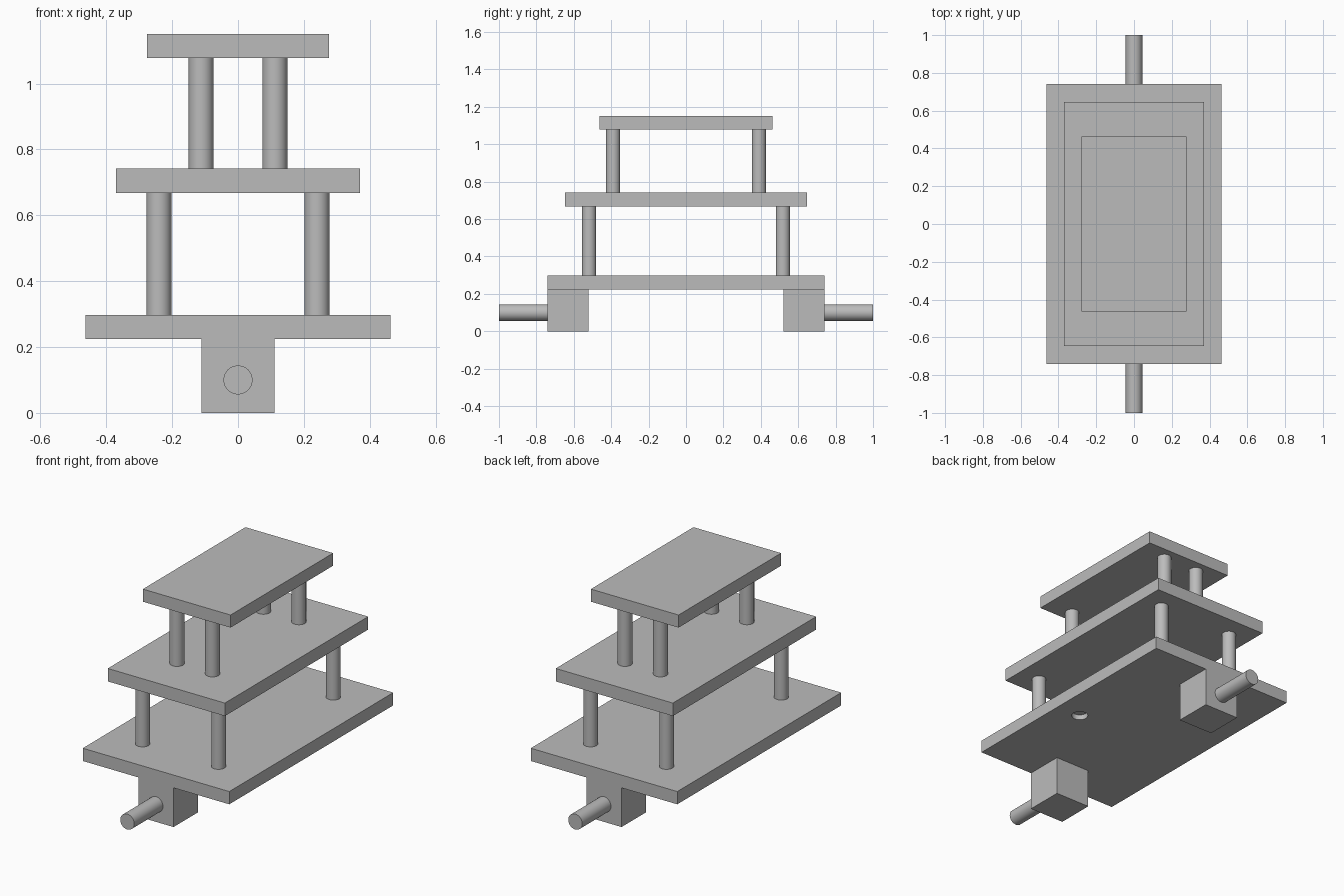
import bpy
import math

old = bpy.data.objects.get("Cube")
if old:
    bpy.data.objects.remove(old, do_unlink=True)

grey = bpy.data.materials.new("plain grey")
grey.use_nodes = True
colour = (0.5, 0.5, 0.5, 1)
grey.diffuse_color = colour
grey.node_tree.nodes["Principled BSDF"].inputs["Base Color"].default_value = colour


def box(name, half_x, y0, y1, z0, z1):
    bpy.ops.mesh.primitive_cube_add(size=1, location=(0, (y0 + y1) / 2, (z0 + z1) / 2))
    ob = bpy.context.object
    ob.name = name
    ob.scale = (2 * half_x, y1 - y0, z1 - z0)
    bpy.ops.object.transform_apply(location=False, rotation=False, scale=True)
    ob.data.materials.append(grey)
    return ob


def rod(name, radius, length, centre, tilt=0):
    bpy.ops.mesh.primitive_cylinder_add(vertices=48, radius=radius, depth=length,
                                        location=centre, rotation=(tilt, 0, 0))
    ob = bpy.context.object
    ob.name = name
    ob.data.materials.append(grey)
    bpy.ops.object.shade_smooth_by_angle(angle=math.radians(30))
    return ob


# Three stacked plates
base = box("base_plate", 0.463, -0.74, 0.74, 0.224, 0.297)
box("middle_plate", 0.37, -0.647, 0.647, 0.668, 0.742)
box("top_plate", 0.277, -0.463, 0.463, 1.078, 1.15)

# Shallow round recess under the base plate
cutter = rod("recess_cutter", 0.044, 0.06, (0.31, -0.09, 0.224))
cutter.hide_render = True
cut = base.modifiers.new("recess", 'BOOLEAN')
cut.operation = 'DIFFERENCE'
cut.solver = 'EXACT'
cut.object = cutter
bpy.context.view_layer.objects.active = base
bpy.ops.object.modifier_apply(modifier=cut.name)
bpy.data.objects.remove(cutter, do_unlink=True)

# Posts, end blocks and shafts at both ends
for end, sy in (("front", -1), ("back", 1)):
    for side, sx in (("left", 1), ("right", -1)):
        rod(f"lower_post_{end}_{side}", 0.038, 0.371, (sx * 0.24, sy * 0.518, 0.4825))
        rod(f"upper_post_{end}_{side}", 0.038, 0.336, (sx * 0.112, sy * 0.39, 0.91))
    y0, y1 = sorted((sy * 0.52, sy * 0.74))
    box(f"{end}_block", 0.111, y0, y1, 0, 0.224)
    rod(f"{end}_shaft", 0.044, 0.26, (0, sy * 0.87, 0.1), math.pi / 2)
